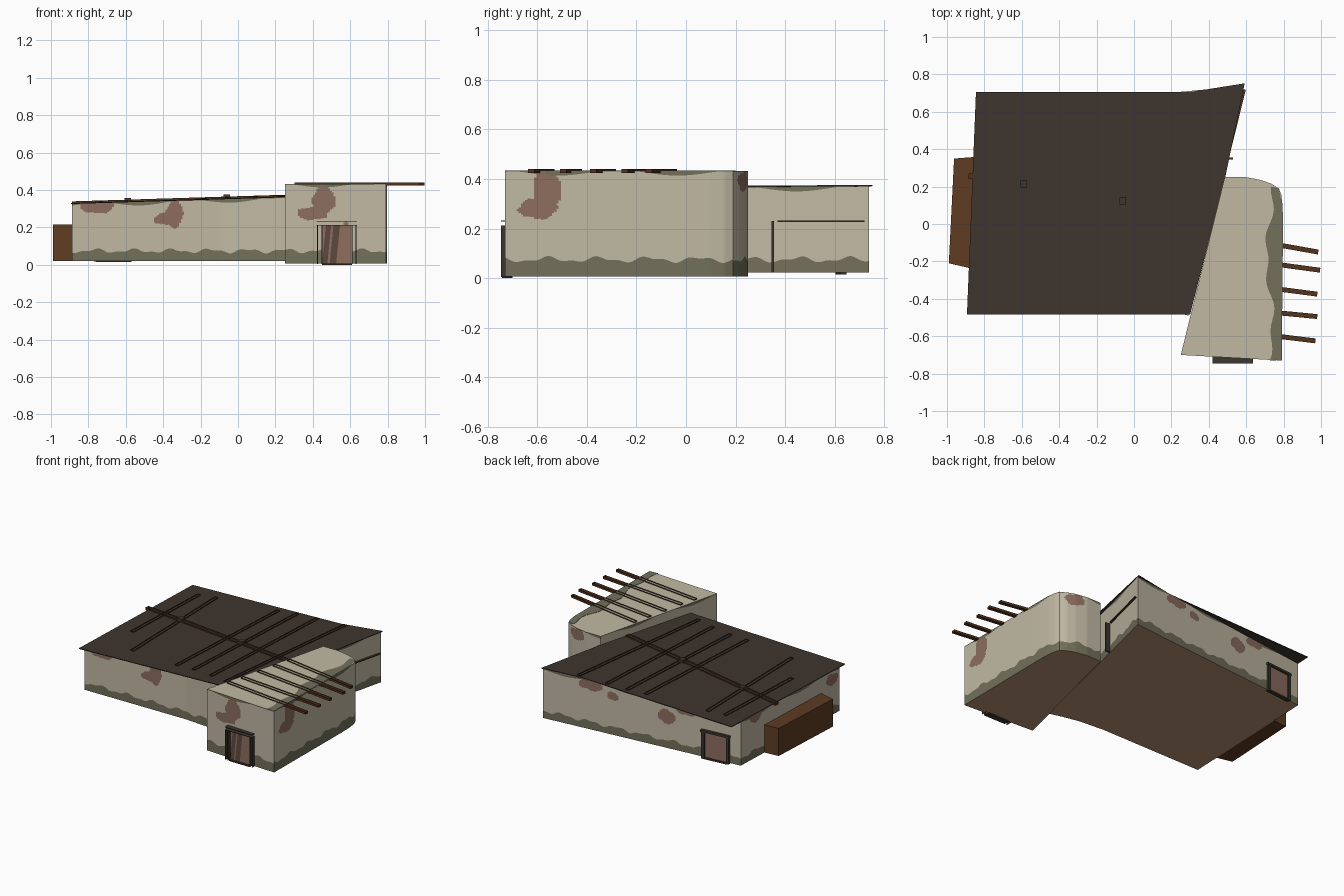
import bpy, bmesh
from math import sin
from mathutils import Vector

cube = bpy.data.objects.get("Cube")
if cube:
    bpy.data.objects.remove(cube)


def material(name, *rgb):
    col = [((c / 255 + 0.055) / 1.055) ** 2.4 for c in rgb] + [1]
    m = bpy.data.materials.new(name)
    m.use_nodes = True
    m.diffuse_color = col
    bsdf = m.node_tree.nodes["Principled BSDF"]
    bsdf.inputs["Base Color"].default_value = col
    bsdf.inputs["Roughness"].default_value = 1
    return m


PLASTER = material("plaster", 193, 185, 164)
GRIME = material("grey_green_grime", 115, 112, 91)
RUST = material("rust_patch", 141, 110, 95)
ROOF = material("dark_roof", 62, 53, 46)
WOOD = material("dark_wood", 82, 50, 28)
CRATE = material("crate_brown", 94, 60, 34)
FLOOR = material("floor_tan", 184, 145, 114)
FRAME = material("charcoal_frame", 60, 55, 47)
DRAPE = material("drape_brown", 92, 74, 62)


def make(name, bm, *mats):
    mesh = bpy.data.meshes.new(name)
    bm.normal_update()
    bm.to_mesh(mesh)
    bm.free()
    ob = bpy.data.objects.new(name, mesh)
    bpy.context.collection.objects.link(ob)
    for m in mats:
        mesh.materials.append(m)
    return ob


def prism(name, outline, z0, z1, mat, skip_top=False):
    """Upright prism; z0 and z1 are functions of x."""
    bm = bmesh.new()
    lo = [bm.verts.new((x, y, z0(x))) for x, y in outline]
    hi = [bm.verts.new((x, y, z1(x))) for x, y in outline]
    n = len(outline)
    bm.faces.new(lo[::-1])
    if not skip_top:
        bm.faces.new(hi)
    for i in range(n):
        j = (i + 1) % n
        bm.faces.new((lo[i], lo[j], hi[j], hi[i]))
    return make(name, bm, mat)


def box(name, x, y, z, mat):
    corners = [(x[0], y[0]), (x[1], y[0]), (x[1], y[1]), (x[0], y[1])]
    return prism(name, corners, lambda _: z[0], lambda _: z[1], mat)


def pole(name, a, b, width, z0, z1):
    """Channel-shaped roof pole, open on top."""
    a, b = Vector(a), Vector(b)
    d = (b - a).normalized() * width / 2
    s = Vector((-d.y, d.x))
    return prism(name, [a - s, b - s, b + s, a + s], z0, z1, WOOD, True)


def roof_z(x):
    return 0.357 + 0.031 * x


# Painted walls: a fine grid whose rows follow the grime edges; patches are blobs
def grime_top(u):
    return 0.075 + 0.009 * sin(31 * u) + 0.005 * sin(67 * u + 1)


def eave_grime(u):
    return max(0.003, 0.008 + 0.011 * sin(13 * u + 2))


def facing(n):
    sides = {"front": -n.y, "back": n.y, "right": n.x, "left": -n.x}
    return max(sides, key=sides.get)


def in_patch(side, u, z, blobs):
    wob = 1 + 0.18 * sin(60 * u + 45 * z)
    return any(s == side and ((u - cu) / ru) ** 2 + ((z - cz) / rz) ** 2 < wob
               for s, cu, cz, ru, rz in blobs)


def building(name, outline, base, top, blobs, step=0.009):
    bm = bmesh.new()
    n = len(outline)
    rows = round(top(0) / step)
    for i in range(n):
        a, b = Vector(outline[i]), Vector(outline[(i + 1) % n])
        cols = max(1, round((b - a).length / step))
        side = facing(Vector((b.y - a.y, a.x - b.x)))
        axis = 0 if side in ("front", "back") else 1
        grid = []
        for c in range(cols + 1):
            p = a.lerp(b, c / cols)
            low, high = grime_top(p[axis]), top(p.x) - eave_grime(p[axis])
            levels = [base] + [low + (high - low) * r / rows for r in range(rows + 1)] + [top(p.x)]
            grid.append([bm.verts.new((p.x, p.y, z)) for z in levels])
        for c in range(cols):
            for r in range(rows + 2):
                f = bm.faces.new((grid[c][r], grid[c + 1][r], grid[c + 1][r + 1], grid[c][r + 1]))
                mid = f.calc_center_median()
                if in_patch(side, mid[axis], mid.z, blobs):
                    f.material_index = 2
                elif r in (0, rows + 1):
                    f.material_index = 1
    lo = bm.faces.new([bm.verts.new((x, y, base)) for x, y in outline[::-1]])
    lo.material_index = 3
    bm.faces.new([bm.verts.new((x, y, top(x))) for x, y in outline])
    bmesh.ops.remove_doubles(bm, verts=bm.verts, dist=0.0001)
    ob = make(name, bm, PLASTER, GRIME, RUST, FLOOR)
    ob.data.shade_smooth()
    ob.data.set_sharp_from_angle(angle=0.6)


# Low hall with a slightly curved front wall
hall = [(-0.888, -0.43), (-0.1, -0.425), (0.08, -0.44), (0.2, -0.465), (0.29, -0.49),
        (0.588, 0.738), (-0.848, 0.606)]
building("hall_walls", hall, 0.022, lambda x: roof_z(x) - 0.004, [
    ("front", -0.75, 0.315, 0.09, 0.04), ("front", -0.34, 0.27, 0.045, 0.07),
    ("front", -0.39, 0.245, 0.06, 0.032), ("back", -0.31, 0.24, 0.06, 0.05),
    ("back", 0.24, 0.33, 0.09, 0.035), ("back", 0.08, 0.29, 0.04, 0.03),
    ("back", -0.45, 0.31, 0.07, 0.03), ("left", -0.35, 0.27, 0.06, 0.04),
    ("left", 0.45, 0.3, 0.06, 0.03)])
roof = [(-0.893, -0.483), (0.3, -0.483), (0.488, 0.25), (0.592, 0.752), (0.3, 0.706),
        (-0.845, 0.706)]
prism("hall_roof", roof, lambda x: roof_z(x) - 0.004, lambda x: roof_z(x) + 0.001, ROOF)

# Taller entrance block with a softly rounded rear corner
block = [(0.25, -0.70), (0.79, -0.73), (0.796, -0.1), (0.797, 0.02), (0.794, 0.1),
         (0.788, 0.155), (0.774, 0.19), (0.735, 0.215), (0.68, 0.235), (0.6, 0.25), (0.485, 0.25)]
building("entrance_walls", block, 0.006, lambda x: 0.433, [
    ("front", 0.46, 0.345, 0.06, 0.075), ("front", 0.40, 0.275, 0.08, 0.035),
    ("front", 0.575, 0.11, 0.036, 0.115), ("right", -0.56, 0.36, 0.06, 0.07),
    ("right", -0.6, 0.28, 0.08, 0.04), ("back", 0.68, 0.39, 0.07, 0.04)])

# Grime along the right edge of the entrance roof
edge = [(0.725 + 0.018 * sin(9 * y) + 0.012 * sin(25 * y), y)
        for y in (0.2 - 0.031 * i for i in range(31))]
prism("entrance_roof_grime", edge + [(0.79, -0.727), (0.794, 0.1), (0.774, 0.19)],
      lambda x: 0.432, lambda x: 0.435, GRIME)

# Five poles running through the entrance roof
for i, (x0, y0, x1, y1) in enumerate([
        (0.305, -0.543, 0.97, -0.625), (0.335, -0.433, 0.98, -0.495),
        (0.365, -0.295, 0.98, -0.375), (0.395, -0.166, 0.995, -0.247),
        (0.425, -0.05, 0.985, -0.15)]):
    pole(f"entrance_pole_{i + 1}", (x0, y0), (x1, y1), 0.026,
         lambda x: 0.424, lambda x: 0.44)

# Poles on the hall roof and the long beam crossing them
for i, (x0, y0, x1, y1) in enumerate([
        (-0.72, 0.6, -0.75, -0.1), (-0.6, 0.62, -0.58, -0.34), (-0.15, 0.66, -0.21, -0.38),
        (-0.02, 0.68, -0.08, -0.38), (0.13, 0.69, 0.07, -0.4), (0.34, 0.7, 0.2, -0.43)]):
    pole(f"hall_pole_{i + 1}", (x0, y0), (x1, y1), 0.024,
         lambda x: roof_z(x) - 0.006, lambda x: roof_z(x) + 0.007)
pole("hall_beam", (-0.885, 0.258), (0.43, 0.035), 0.03,
     lambda x: roof_z(x) - 0.006, lambda x: roof_z(x) + 0.01)
for i, (x, y) in enumerate([(-0.59, 0.215), (-0.06, 0.125)]):
    box(f"beam_bracket_{i + 1}", (x - 0.017, x + 0.017), (y - 0.02, y + 0.02),
        (roof_z(x) - 0.005, roof_z(x) + 0.02), ROOF)

# Side crate on the left wall
prism("side_crate", [(-0.99, -0.21), (-0.86, -0.24), (-0.83, 0.36), (-0.962, 0.35)],
      lambda x: 0.022, lambda x: 0.215, CRATE)

# Entrance door: leaf, slanted drape strips, thin frame plates and sill
box("entrance_door_leaf", (0.45, 0.61), (-0.728, -0.70), (0.006, 0.21), RUST)
bm = bmesh.new()
for x, w in ((0.45, 0.028), (0.49, 0.035)):
    bm.faces.new([bm.verts.new((px, -0.73, pz)) for px, pz in
                  ((x, 0.008), (x + w, 0.008), (x + w + 0.02, 0.21), (x + 0.02, 0.21))])
make("entrance_drape", bm, DRAPE)
for i, x in enumerate((0.425, 0.444, 0.612, 0.631)):
    box(f"entrance_frame_plate_{i + 1}", (x - 0.0015, x + 0.0015), (-0.746, -0.70),
        (0.004, 0.21), FRAME)
for i, z in enumerate((0.21, 0.229)):
    box(f"entrance_lintel_plate_{i + 1}", (0.42, 0.635), (-0.746, -0.70), (z, z + 0.003), FRAME)
box("entrance_sill", (0.45, 0.61), (-0.742, -0.70), (0, 0.008), FRAME)


# Rear door of the hall, set along its slanting back wall
def rear_y(x):
    return 0.606 + (x + 0.848) * 0.0919


for part, x0, x1, z0, z1, out, mat in [
        ("leaf", -0.75, -0.59, 0.022, 0.2, 0.004, RUST),
        ("frame_right", -0.77, -0.75, 0.018, 0.205, 0.016, FRAME),
        ("frame_left", -0.59, -0.57, 0.018, 0.205, 0.016, FRAME),
        ("lintel", -0.775, -0.565, 0.2, 0.215, 0.018, FRAME),
        ("sill", -0.76, -0.57, 0.014, 0.024, 0.016, FRAME)]:
    prism(f"rear_door_{part}", [(x0, rear_y(x0) - 0.01), (x1, rear_y(x1) - 0.01),
                                (x1, rear_y(x1) + out), (x0, rear_y(x0) + out)],
          lambda x: z0, lambda x: z1, mat)

# Narrow ledge and post on the hall's right wall
prism("side_ledge", [(0.49, 0.37), (0.512, 0.37), (0.598, 0.72), (0.575, 0.72)],
      lambda x: 0.226, lambda x: 0.233, WOOD)
box("side_post", (0.48, 0.53), (0.345, 0.355), (0.022, 0.23), FRAME)
